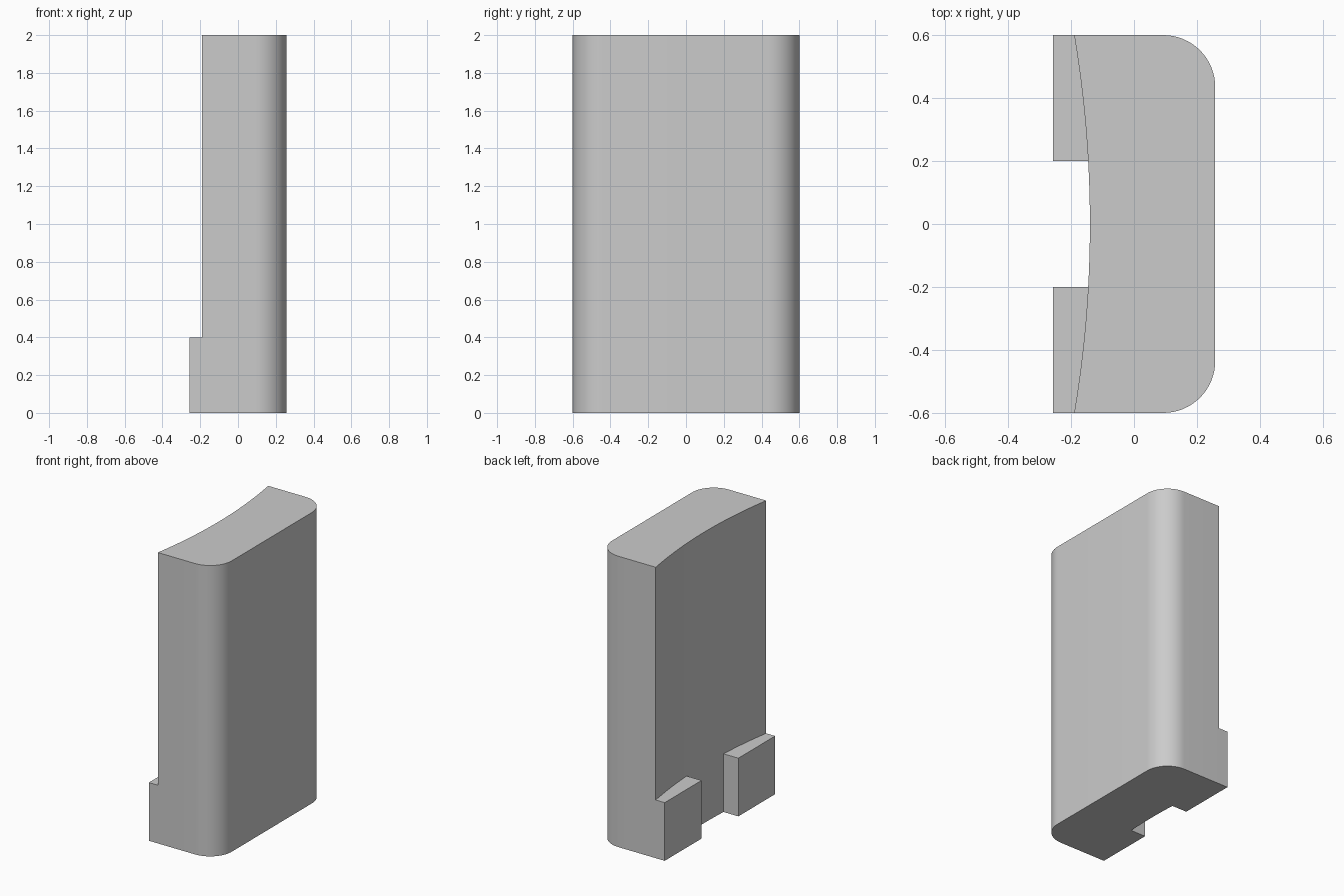
import bpy, bmesh, math

cube = bpy.data.objects.get("Cube")
if cube:
    bpy.data.objects.remove(cube)

HEIGHT, LEDGE = 2.0, 0.4
HALF_X, HALF_Y = 0.258, 0.6
GAP = 0.2               # half the space between the feet
CORNER = 0.165          # rounded outer corners
SAG_X, EDGE_X = -0.14, -0.19
RADIUS = (HALF_Y ** 2 + (SAG_X - EDGE_X) ** 2) / (2 * (SAG_X - EDGE_X))


def hollow(y0, y1, n):
    """Points along the shallow curved face from y0 to y1."""
    ys = [y0 + (y1 - y0) * i / n for i in range(n + 1)]
    return [(SAG_X - RADIUS + math.sqrt(RADIUS ** 2 - y * y), y) for y in ys]


def corner(sign, start):
    """Quarter circle for one rounded corner."""
    cx, cy = HALF_X - CORNER, sign * (HALF_Y - CORNER)
    angles = [math.radians(start + 90 * i / 16) for i in range(17)]
    return [(cx + CORNER * math.cos(a), cy + CORNER * math.sin(a)) for a in angles]


# Outlines, counter-clockwise from above
rounded = corner(-1, -90) + corner(1, 0)
arc_back = hollow(HALF_Y, GAP, 8)
arc_mid = hollow(GAP, -GAP, 8)
arc_front = hollow(-GAP, -HALF_Y, 8)
foot_back = [(-HALF_X, HALF_Y), (-HALF_X, GAP)]
foot_front = [(-HALF_X, -GAP), (-HALF_X, -HALF_Y)]
upper = rounded + arc_back + arc_mid[1:-1] + arc_front
lower = (rounded + arc_back[:1] + foot_back + arc_mid + foot_front + arc_front[-1:])

bm = bmesh.new()


def cap(points, z):
    return bm.faces.new([bm.verts.new((x, y, z)) for x, y in points])


def walls(points, z0, z1):
    for (ax, ay), (bx, by) in zip(points, points[1:] + points[:1]):
        quad = [(ax, ay, z0), (bx, by, z0), (bx, by, z1), (ax, ay, z1)]
        bm.faces.new([bm.verts.new(p) for p in quad])


# Lower walls with feet, upper walls, end caps and foot ledges
walls(lower, 0, LEDGE)
walls(upper, LEDGE, HEIGHT)
cap(upper, HEIGHT)
cap(lower[::-1], 0)
cap(foot_back + arc_back[::-1], LEDGE)
cap(foot_front + arc_front[::-1], LEDGE)
bmesh.ops.remove_doubles(bm, verts=bm.verts, dist=1e-5)
bmesh.ops.recalc_face_normals(bm, faces=bm.faces)

mesh = bpy.data.meshes.new("block_with_feet")
bm.to_mesh(mesh)
bm.free()
block = bpy.data.objects.new("block_with_feet", mesh)
bpy.context.collection.objects.link(block)

# Plain grey material
grey = bpy.data.materials.new("plain_grey")
grey.use_nodes = True
colour = (0.6, 0.6, 0.6, 1)
grey.diffuse_color = colour
grey.node_tree.nodes["Principled BSDF"].inputs["Base Color"].default_value = colour
mesh.materials.append(grey)

bpy.context.view_layer.objects.active = block
block.select_set(True)
bpy.ops.object.shade_smooth_by_angle(angle=math.radians(30))
